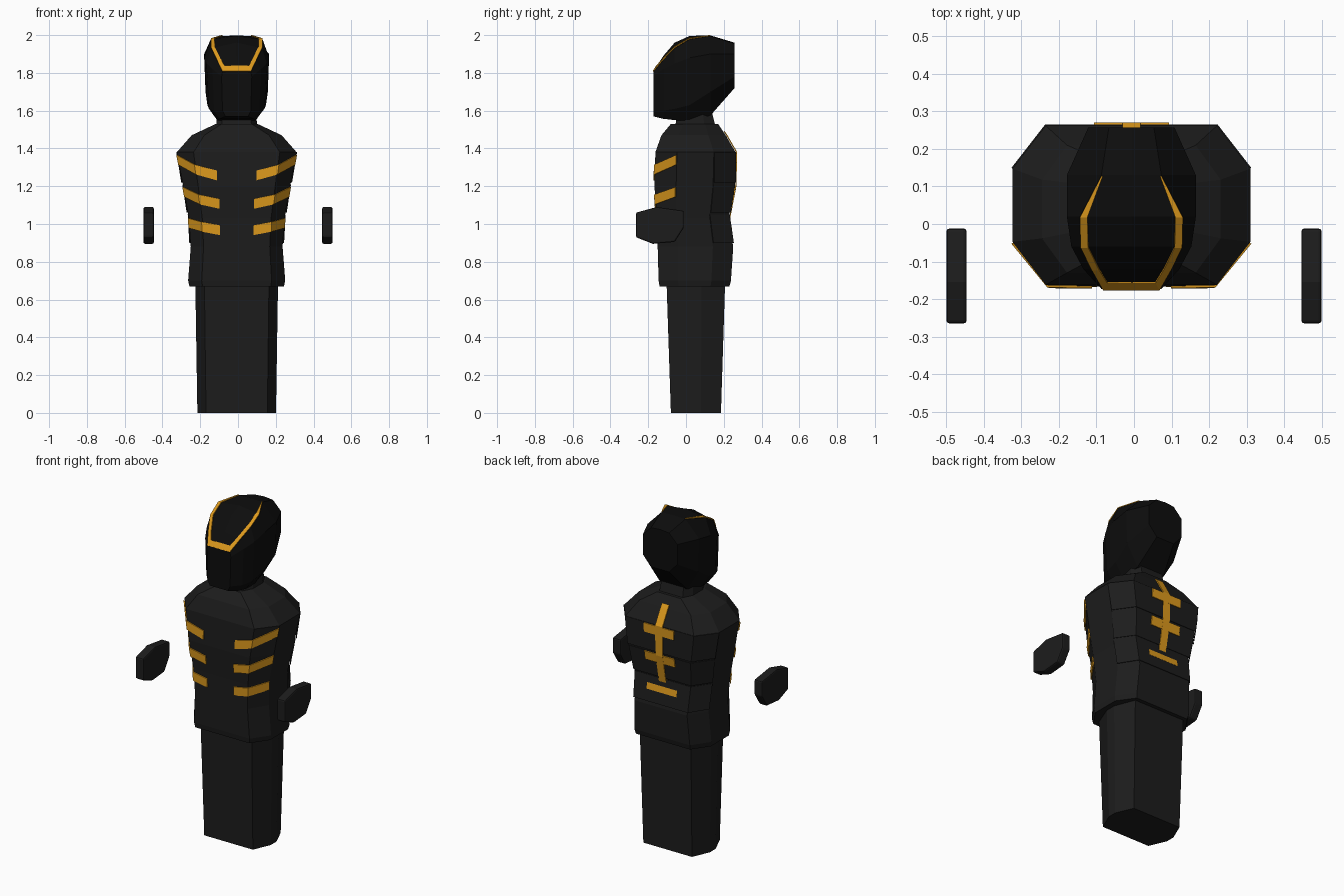
import bpy, bmesh

if "Cube" in bpy.data.objects:
    bpy.data.objects.remove(bpy.data.objects["Cube"])

CX = -0.007  # body centre line


def material(name, rgb):
    m = bpy.data.materials.new(name)
    m.diffuse_color = (*rgb, 1)
    m.use_nodes = True
    m.node_tree.nodes["Principled BSDF"].inputs["Base Color"].default_value = m.diffuse_color
    return m


SUIT = material("suit_black", (0.012, 0.012, 0.012))
HELM = material("helmet_black", (0.004, 0.004, 0.004))
GOLD = material("gold_trim", (0.72, 0.32, 0.012))


def make(name, verts, faces, mat, x=CX):
    me = bpy.data.meshes.new(name)
    me.from_pydata(verts, [], faces)
    bm = bmesh.new()
    bm.from_mesh(me)
    bmesh.ops.recalc_face_normals(bm, faces=bm.faces)
    bm.to_mesh(me)
    bm.free()
    ob = bpy.data.objects.new(name, me)
    ob.location.x = x
    me.materials.append(mat)
    bpy.context.collection.objects.link(ob)
    return ob


def loft(name, rings, mat, x=CX):
    n = len(rings[0])
    verts = [p for r in rings for p in r]
    faces = [(k * n + i, k * n + (i + 1) % n, (k + 1) * n + (i + 1) % n, (k + 1) * n + i)
             for k in range(len(rings) - 1) for i in range(n)]
    faces += [tuple(range(n)), tuple(range(len(verts) - n, len(verts)))]
    return make(name, verts, faces, mat, x)


def ribbon(name, a, b, mat, thick=0.006):
    n = len(a)
    ob = make(name, a + b, [(i, i + 1, n + i + 1, n + i) for i in range(n - 1)], mat)
    s = ob.modifiers.new("thickness", "SOLIDIFY")
    s.thickness, s.offset = thick, 0
    return ob


def octagon(z, w, y0, y1, chx=0.28, chy=0.27, grow=0.0):
    cx, cy = chx * w, chy * (y1 - y0)
    w, y0, y1 = w + grow, y0 - grow, y1 + grow
    half = [(w - cx, y0, z), (w, y0 + cy, z), (w, y1 - cy, z), (w - cx, y1, z)]
    return half + [(-x, y, z) for x, y, z in reversed(half)]


# Torso sections: height, half width, front, back
TORSO = [(.67, .25, -.14, .23), (.70, .257, -.145, .238), (.88, .243, -.15, .25),
         (1.03, .253, -.155, .225), (1.20, .283, -.167, .258), (1.38, .317, -.162, .262),
         (1.47, .238, -.13, .21), (1.53, .11, -.08, .17)]


def section(z, grow=0.0):
    for a, b in zip(TORSO, TORSO[1:]):
        if a[0] <= z <= b[0]:
            f = (z - a[0]) / (b[0] - a[0])
            return octagon(z, *[p + (q - p) * f for p, q in zip(a[1:], b[1:])], grow=grow)


loft("torso", [octagon(*t) for t in TORSO], SUIT)
loft("lower_body", [octagon(0, .208, -.08, .185, .22, .4),
                    octagon(.69, .219, -.103, .207, .22, .4)], SUIT)
loft("neck", [octagon(1.50, .11, -.06, .16), octagon(1.62, .1, -.04, .13)], SUIT)

# Overlapping back plates, flaring at the lower edge
for i, (lo, hi) in enumerate([(.90, 1.05), (1.06, 1.21), (1.22, 1.38)]):
    ribbon(f"back_plate_{i + 1}", section(lo, .005)[2:6], section(hi, .001)[2:6], SUIT, .004)

# Chest stripes wrapping onto the angled sides: inner x, heights at inner, corner, side
for i, (xin, z0, z1, z2) in enumerate([(.105, 1.257, 1.288, 1.34), (.092, 1.107, 1.13, 1.17),
                                       (.088, .967, .985, 1.005)]):
    for side, s in (("right", 1), ("left", -1)):
        edges = []
        for d in (-.026, .026):
            c0, c1, c2 = (section(z + d, .003) for z in (z0, z1, z2))
            edges.append([(s * x, y, z) for x, y, z in
                          [(xin, c0[0][1], c0[0][2]), c1[0], c2[1]]])
        ribbon(f"chest_stripe_{side}_{i + 1}", *edges, GOLD)


# Spine stripe with three crossbars
def back_strip(name, w, zs):
    ys = [section(z, .006)[3][1] for z in zs]
    ribbon(name, [(-w, y, z) for y, z in zip(ys, zs)], [(w, y, z) for y, z in zip(ys, zs)], GOLD)


back_strip("spine_stripe", .024, [.97, 1.03, 1.2, 1.38, 1.47, 1.49])
for i, z in enumerate((.995, 1.18, 1.35)):
    back_strip(f"spine_crossbar_{i + 1}", .1, [z - .027, z + .027])

# Helmet: sections from back to front
# y, brow half width, brow z, crown z, side w, side z, jaw w, jaw z, chin w, chin z
HEAD = [(.257, .06, 1.955, 1.96, .115, 1.90, .115, 1.78, .06, 1.72),
        (.13, .08, 1.995, 1.998, .172, 1.90, .165, 1.70, .09, 1.575),
        (.02, .137, 1.978, 1.996, .172, 1.88, .155, 1.63, .10, 1.545),
        (-.06, .135, 1.93, 1.96, .16, 1.85, .147, 1.61, .10, 1.55),
        (-.12, .105, 1.868, 1.89, .128, 1.82, .12, 1.60, .09, 1.557),
        (-.173, .075, 1.805, 1.81, .08, 1.78, .075, 1.60, .06, 1.57)]
rings = []
for y, t, zt, zc, h, zu, j, zl, b, zb in HEAD:
    half = [(t, y, zt), (h, y, zu), (j, y, zl), (b, y, zb)]
    rings.append([(0, y, zc)] + half + [(-x, yy, z) for x, yy, z in reversed(half)])
loft("helmet", rings, HELM)

# Gold visor outline following the brow edge
outer, inner = [], []
for k, (y, t, zt, zc) in enumerate([h[:4] for h in HEAD[1:]]):
    w = .004 if k == 0 else .02
    outer.append((t, y - .002, zt + .003))
    inner.append((t - w, y - .002, zt + (zc - zt) * w / t + .003))
inner[-1] = (.064, -.156, 1.837)


def mirrored(path):
    return path + [(-x, y, z) for x, y, z in reversed(path)]


ribbon("visor_outline", mirrored(outer), mirrored(inner), GOLD, .005)

# Floating hands: bevelled slabs
profile = [(-.265, 1.06), (-.155, 1.09), (-.012, 1.07), (-.012, .98),
           (-.06, .905), (-.175, .895), (-.265, .93)]
for side, s in (("right", 1), ("left", -1)):
    hand = loft(f"hand_{side}", [[(x, y, z) for y, z in profile] for x in (-.027, .027)],
                SUIT, s * .473)
    b = hand.modifiers.new("soft_edges", "BEVEL")
    b.width, b.segments = .008, 2
